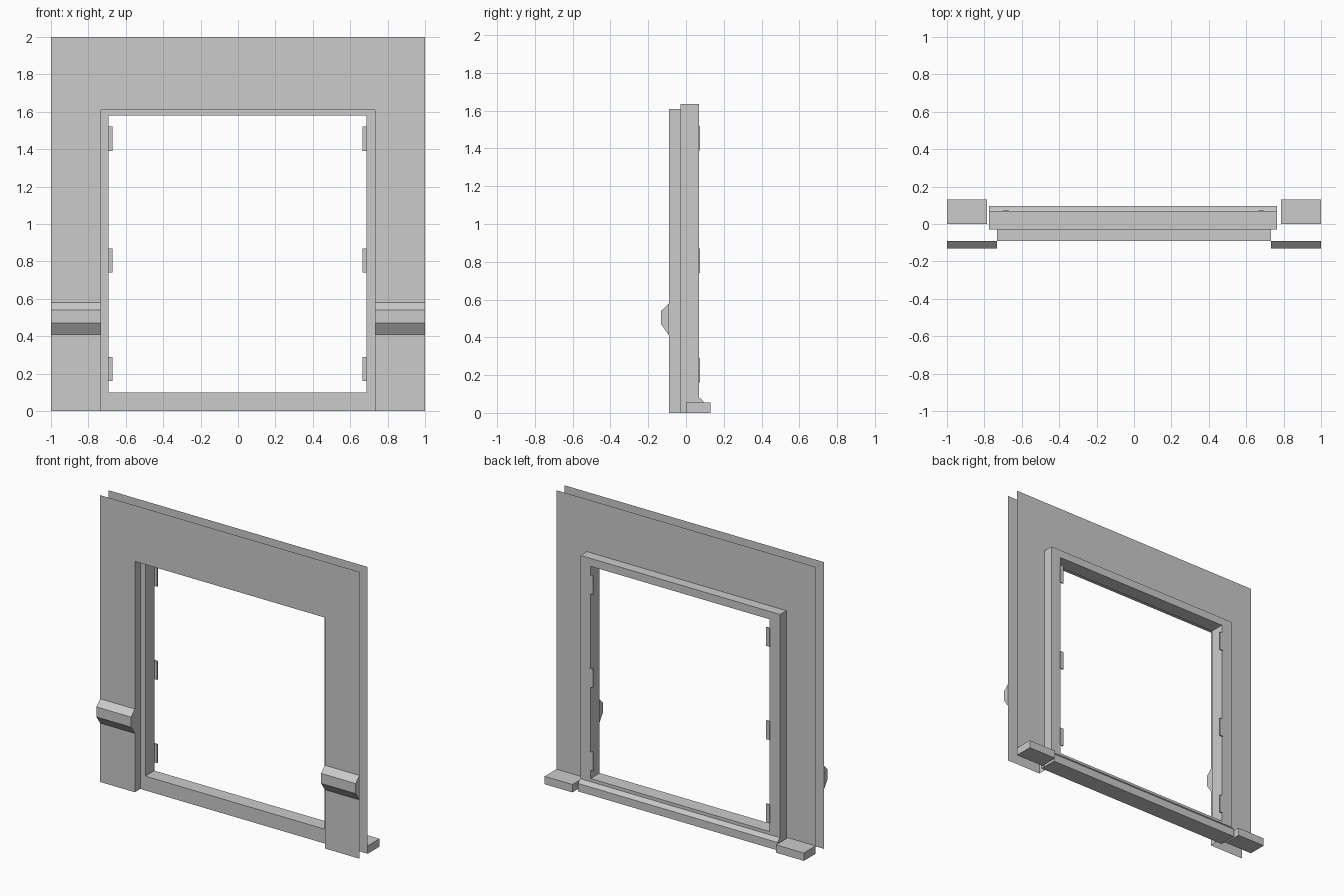
import bpy
import bmesh

old = bpy.data.objects.get("Cube")
if old:
    bpy.data.objects.remove(old, do_unlink=True)

COLOUR = (0.6, 0.6, 0.6, 1.0)
grey = bpy.data.materials.new("plain grey")
grey.use_nodes = True
grey.diffuse_color = COLOUR
grey.node_tree.nodes["Principled BSDF"].inputs["Base Color"].default_value = COLOUR


def finish(name, bm):
    mesh = bpy.data.meshes.new(name)
    bm.to_mesh(mesh)
    bm.free()
    mesh.materials.append(grey)
    obj = bpy.data.objects.new(name, mesh)
    bpy.context.collection.objects.link(obj)
    return obj


def extrude(name, points, step):
    """Fill an outline and, if step is given, pull it along step."""
    bm = bmesh.new()
    face = bm.faces.new([bm.verts.new(p) for p in points])
    if step:
        top = bmesh.ops.extrude_face_region(bm, geom=[face], use_keep_orig=True)
        moved = [g for g in top["geom"] if isinstance(g, bmesh.types.BMVert)]
        bmesh.ops.translate(bm, vec=step, verts=moved)
        bmesh.ops.recalc_face_normals(bm, faces=bm.faces)
    return finish(name, bm)


def side_profile(name, yz, x0, x1):
    return extrude(name, [(x0, y, z) for y, z in yz], (x1 - x0, 0, 0))


def box(name, x0, x1, y0, y1, z0, z1):
    return side_profile(name, [(y0, z0), (y1, z0), (y1, z1), (y0, z1)], x0, x1)


def arch(left, right, top, outer, outer_top):
    """Door-shaped outline in x and z, open at the floor."""
    return [(-outer, 0), (left, 0), (left, top), (right, top),
            (right, 0), (outer, 0), (outer, outer_top), (-outer, outer_top)]


FRONT, FRAME_FRONT, FRAME_BACK = -0.09, -0.03, 0.07
LEFT, RIGHT = -0.775, 0.765        # outer edges of the door frame
IN_LEFT, IN_RIGHT = -0.693, 0.687  # clear opening
HEAD, FRAME_TOP, SILL = 1.58, 1.635, 0.1
REVEAL, REVEAL_TOP = 0.733, 1.61

# Wall skins
outline = arch(-REVEAL, REVEAL, REVEAL_TOP, 1, 2)
extrude("front_wall", [(x, FRONT, z) for x, z in reversed(outline)][::-1], None)
outline = arch(LEFT, RIGHT, FRAME_TOP, 1, 2)
extrude("back_wall", [(x, 0, z) for x, z in reversed(outline)], None)

# Lining of the front opening
bm = bmesh.new()
path = [(-REVEAL, 0), (-REVEAL, REVEAL_TOP), (REVEAL, REVEAL_TOP), (REVEAL, 0)]
rows = [[bm.verts.new((x, y, z)) for x, z in path] for y in (FRONT, FRAME_FRONT)]
for i in range(3):
    bm.faces.new((rows[0][i], rows[0][i + 1], rows[1][i + 1], rows[1][i]))
finish("front_reveal", bm)

# Door frame
frame = [(LEFT, 0), (IN_LEFT, 0), (IN_LEFT, HEAD), (IN_RIGHT, HEAD),
         (IN_RIGHT, 0), (RIGHT, 0), (RIGHT, FRAME_TOP), (LEFT, FRAME_TOP)]
extrude("door_frame", [(x, FRAME_FRONT, z) for x, z in frame],
        (0, FRAME_BACK - FRAME_FRONT, 0))
box("sill", IN_LEFT, IN_RIGHT, FRAME_FRONT, FRAME_BACK, 0, SILL)
side_profile("threshold_lip",
             [(FRAME_BACK, 0), (FRAME_BACK, 0.078), (0.08, 0.075), (0.096, 0.055), (0.096, 0)],
             LEFT, RIGHT)

# Hinge plates on both jambs
for side, x0 in (("right", IN_LEFT - 0.005), ("left", IN_RIGHT - 0.022)):
    for n, z in enumerate((0.16, 0.74, 1.39)):
        box(f"{side}_hinge_{n + 1}", x0, x0 + 0.027, 0.067, 0.075, z, z + 0.13)

# Rail on the front wall and skirting on the back wall
rail = [(FRONT, 0.41), (-0.132, 0.47), (-0.132, 0.54), (FRONT, 0.58)]
for side, s in (("right", -1), ("left", 1)):
    side_profile(f"{side}_wall_rail", rail, s * REVEAL, s * 1.0)
    box(f"{side}_skirting", s * 0.785, s * 1.0, 0, 0.13, 0, 0.055)
